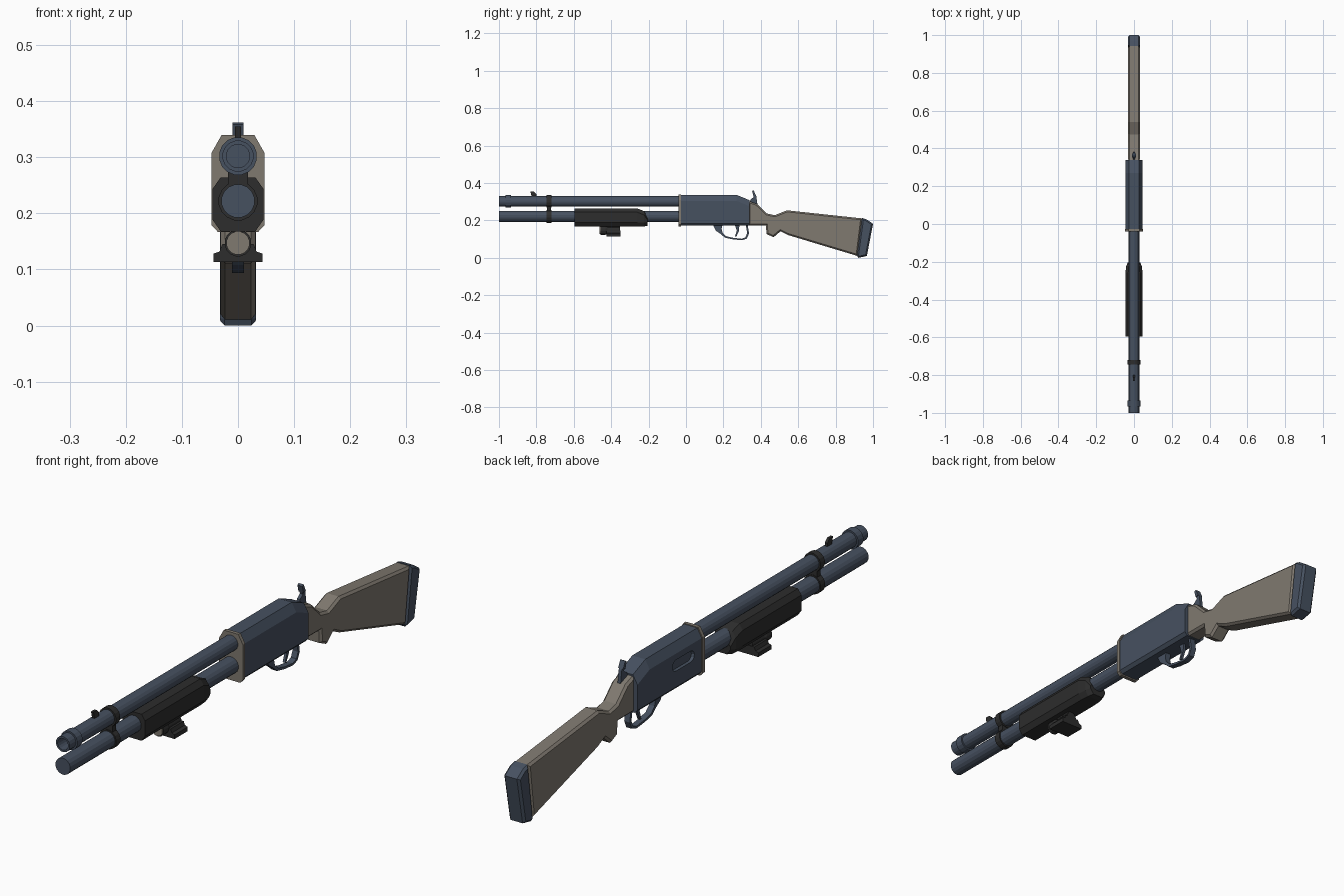
import bpy, bmesh, math

if "Cube" in bpy.data.objects:
    bpy.data.objects.remove(bpy.data.objects["Cube"])

def material(name, rgb):
    m = bpy.data.materials.new(name)
    m.diffuse_color = (*rgb, 1)
    m.use_nodes = True
    m.node_tree.nodes["Principled BSDF"].inputs["Base Color"].default_value = m.diffuse_color
    return m

BLUE = material("blued steel", (0.062, 0.082, 0.118))
TAUPE = material("taupe stock", (0.215, 0.192, 0.162))
BLACK = material("black polymer", (0.026, 0.026, 0.026))

def finish(bm, name, mat):
    bmesh.ops.recalc_face_normals(bm, faces=bm.faces)
    me = bpy.data.meshes.new(name)
    bm.to_mesh(me)
    bm.free()
    me.materials.append(mat)
    ob = bpy.data.objects.new(name, me)
    bpy.context.collection.objects.link(ob)
    return ob

def loft(name, mat, sections):
    """Skin through (y, [(x, z), ...]) sections and cap both ends."""
    bm = bmesh.new()
    rings = [[bm.verts.new((x, y, z)) for x, z in pts] for y, pts in sections]
    n = len(rings[0])
    for a, b in zip(rings, rings[1:]):
        for i in range(n):
            j = (i + 1) % n
            bm.faces.new((a[i], a[j], b[j], b[i]))
    bm.faces.new(rings[0])
    bm.faces.new(rings[-1])
    return finish(bm, name, mat)

def tube(name, mat, z, rings, n=16):
    """Turned part along y from (y, radius) rings."""
    t = [2 * math.pi * (i + 0.5) / n for i in range(n)]
    return loft(name, mat, [(y, [(r * math.cos(a), z + r * math.sin(a)) for a in t])
                            for y, r in rings])

def octagon(w, z0, z1, bottom, top):
    """Mirrored chamfered section; bottom and top are (dx, dz) chamfers."""
    half = [(w - bottom[0], z0), (w, z0 + bottom[1]), (w, z1 - top[1]), (w - top[0], z1)]
    return half + [(-x, z) for x, z in reversed(half)]

def prism(name, mat, profile, x0, x1, bevel=0):
    """Side profile of (y, z) extruded across x, optionally chamfering the side rims."""
    bm = bmesh.new()
    a = [bm.verts.new((x0, y, z)) for y, z in profile]
    b = [bm.verts.new((x1, y, z)) for y, z in profile]
    caps = [bm.faces.new(a), bm.faces.new(b)]
    for i in range(len(a)):
        j = (i + 1) % len(a)
        bm.faces.new((a[i], a[j], b[j], b[i]))
    bmesh.ops.recalc_face_normals(bm, faces=bm.faces)
    if bevel:
        edges = [e for f in caps for e in f.edges]
        bmesh.ops.bevel(bm, geom=edges, offset=bevel, segments=1, affect='EDGES')
    return finish(bm, name, mat)

def box(name, mat, x, y0, y1, z0, z1):
    return prism(name, mat, [(y0, z0), (y1, z0), (y1, z1), (y0, z1)], -x, x)

# Barrel with open bore and muzzle ring, magazine tube below
tube("barrel", BLUE, 0.302, [(-0.9, 0.021), (-1, 0.021), (-1, 0.028), (-0.965, 0.028),
     (-0.965, 0.034), (-0.935, 0.034), (-0.935, 0.028), (-0.03, 0.028)])
tube("magazine_tube", BLUE, 0.222, [(-1, 0.03), (-0.03, 0.03)])

# Front sight
prism("front_sight", BLACK, [(-0.8, 0.325), (-0.8, 0.342), (-0.813, 0.355),
      (-0.832, 0.355), (-0.825, 0.325)], -0.005, 0.005)

# Clamp joining the barrel and tube
for part, z, r in (("upper", 0.302, 0.034), ("lower", 0.222, 0.035)):
    tube("clamp_ring_" + part, BLACK, z, [(-0.745, r), (-0.72, r)])
box("clamp_bridge", BLACK, 0.018, -0.743, -0.722, 0.235, 0.29)

# Sliding fore-end
C = (0.014, 0.02)
loft("fore_end", BLACK, [(-0.595, octagon(0.045, 0.168, 0.264, C, C)),
                         (-0.26, octagon(0.045, 0.168, 0.264, C, C)),
                         (-0.225, octagon(0.042, 0.168, 0.25, C, C)),
                         (-0.205, octagon(0.034, 0.172, 0.222, C, C))])

# Light under the fore-end
tube("light_body", BLACK, 0.147, [(-0.458, 0.024), (-0.43, 0.024), (-0.42, 0.02), (-0.352, 0.02)])
tube("light_lens", TAUPE, 0.147, [(-0.462, 0.021), (-0.457, 0.021)])
box("light_mount", BLACK, 0.012, -0.42, -0.355, 0.14, 0.175)
wing = [(0.044, 0.113), (0.044, 0.128), (0.033, 0.132), (0.028, 0.145)]
wing += [(-x, z) for x, z in reversed(wing)]
loft("light_switch_base", BLACK, [(-0.425, wing), (-0.35, wing)])

# Receiver with sloped rear, collar at the front
B, T = (0.011, 0.012), (0.018, 0.032)
receiver = loft("receiver", BLUE, [(-0.03, octagon(0.044, 0.172, 0.337, B, T)),
                                   (0.27, octagon(0.044, 0.172, 0.337, B, T)),
                                   (0.34, octagon(0.044, 0.172, 0.308, B, T))])
loft("receiver_collar", TAUPE, [(y, octagon(0.047, 0.167, 0.34, B, T)) for y in (-0.04, -0.027)])

# Ejection port cut in the left side
slot = []
for cy, start in ((0.12, -90), (0.035, 90)):
    slot += [(cy + 0.02 * math.cos(math.radians(start + k * 30)),
              0.262 + 0.02 * math.sin(math.radians(start + k * 30))) for k in range(7)]
cutter = prism("port_cutter", BLUE, slot, -0.08, -0.032)
cutter.hide_render = True
cutter.hide_viewport = True
cut = receiver.modifiers.new("port", 'BOOLEAN')
cut.operation = 'DIFFERENCE'
cut.object = cutter
cut.solver = 'EXACT'

# Trigger guard and trigger
outer = [(0.145, 0.175), (0.16, 0.145), (0.185, 0.128), (0.208, 0.108), (0.25, 0.099),
         (0.3, 0.094), (0.325, 0.103), (0.337, 0.13), (0.33, 0.175)]
inner = [(0.32, 0.175), (0.327, 0.132), (0.318, 0.11), (0.298, 0.102), (0.252, 0.107),
         (0.214, 0.116), (0.195, 0.135), (0.19, 0.155), (0.195, 0.175)]
prism("trigger_guard", BLUE, outer + inner, -0.011, 0.011)
prism("trigger", BLUE, [(0.262, 0.175), (0.272, 0.145), (0.262, 0.115), (0.269, 0.113),
      (0.284, 0.145), (0.285, 0.175)], -0.005, 0.005)

# Hammer
prism("hammer", BLUE, [(0.338, 0.29), (0.345, 0.312), (0.362, 0.325), (0.353, 0.358),
      (0.361, 0.362), (0.376, 0.33), (0.382, 0.285)], -0.006, 0.006)
prism("hammer_spur", BLUE, [(0.36, 0.332), (0.353, 0.358), (0.361, 0.362), (0.373, 0.336)],
      -0.01, 0.01)

# Stock and butt pad
prism("stock", TAUPE, [(0.335, 0.304), (0.38, 0.288), (0.433, 0.237), (0.475, 0.228),
      (0.54, 0.254), (0.942, 0.211), (0.917, 0.01), (0.545, 0.122), (0.505, 0.142),
      (0.468, 0.11), (0.43, 0.128), (0.428, 0.174), (0.335, 0.174)], -0.031, 0.031, 0.008)
prism("butt_pad", BLUE, [(0.942, 0.213), (0.965, 0.206), (1.0, 0.182), (0.967, 0.01),
      (0.92, 0.0), (0.914, 0.012)], -0.032, 0.032, 0.008)
